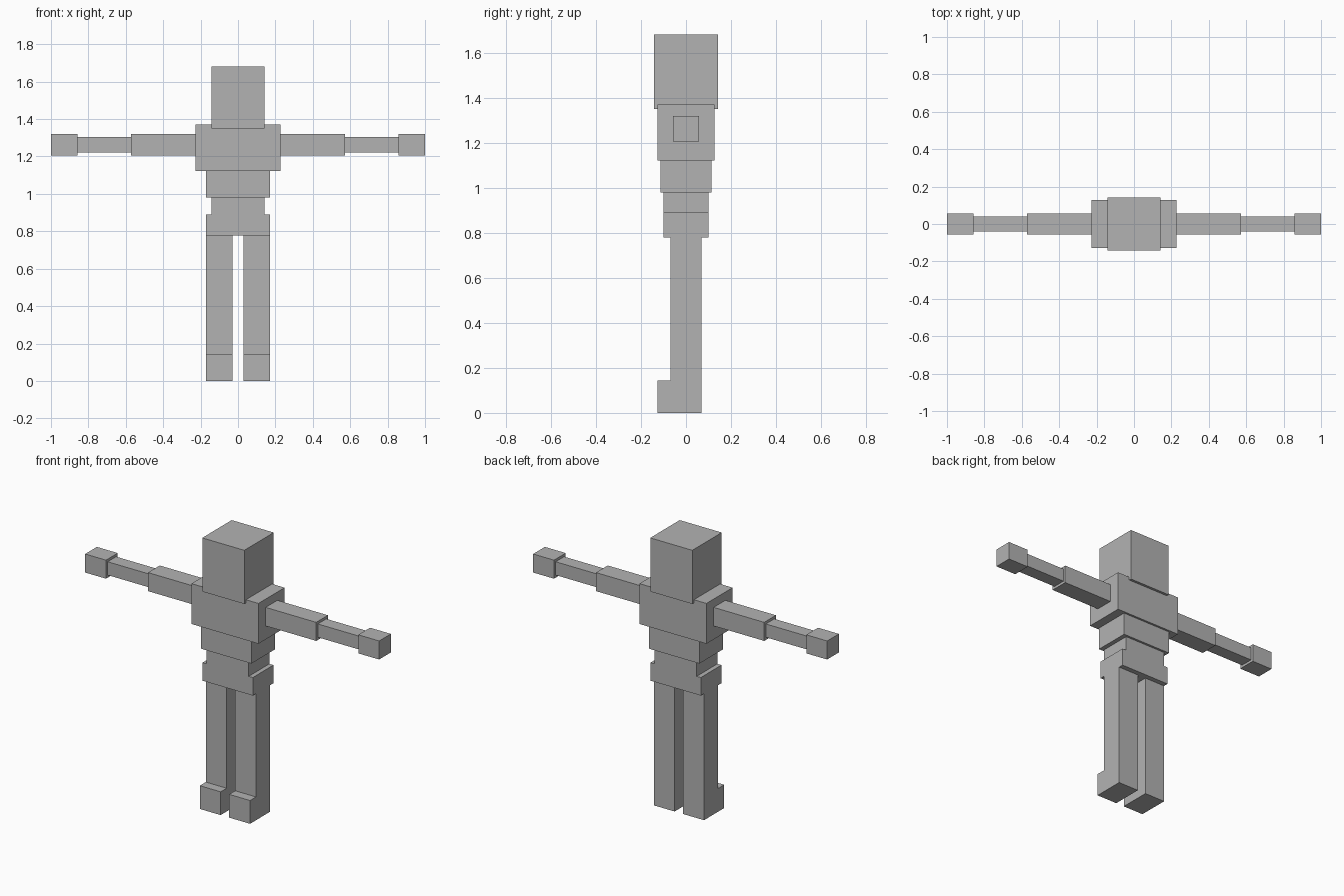
import bpy
import bmesh

cube = bpy.data.objects.get("Cube")
if cube:
    bpy.data.objects.remove(cube, do_unlink=True)

# Single flat grey
grey = bpy.data.materials.new("plain grey")
grey.use_nodes = True
GREY = (0.45, 0.45, 0.45, 1.0)
grey.diffuse_color = GREY
grey.node_tree.nodes["Principled BSDF"].inputs["Base Color"].default_value = GREY


def extrude(name, profile, vector):
    """Prism made by sweeping a flat profile along a vector."""
    bm = bmesh.new()
    face = bm.faces.new([bm.verts.new(p) for p in profile])
    swept = bmesh.ops.extrude_face_region(bm, geom=[face])["geom"]
    verts = [g for g in swept if isinstance(g, bmesh.types.BMVert)]
    bmesh.ops.translate(bm, verts=verts, vec=vector)
    bmesh.ops.recalc_face_normals(bm, faces=bm.faces)
    mesh = bpy.data.meshes.new(name)
    bm.to_mesh(mesh)
    bm.free()
    mesh.materials.append(grey)
    obj = bpy.data.objects.new(name, mesh)
    bpy.context.collection.objects.link(obj)
    return obj


def box(name, x0, x1, depth, z0, z1):
    """Block centred on y = 0, with half-depth given."""
    profile = [(x0, -depth, z0), (x1, -depth, z0), (x1, -depth, z1), (x0, -depth, z1)]
    return extrude(name, profile, (0, 2 * depth, 0))


# Head and torso
box("head", -0.143, 0.143, 0.143, 1.35, 1.68)
box("chest", -0.228, 0.228, 0.127, 1.122, 1.37)
box("waist", -0.171, 0.171, 0.114, 0.98, 1.122)

# Hips: wide band with a narrower neck above it
half = [(0.171, 0.778), (0.171, 0.889), (0.143, 0.889), (0.143, 0.98)]
outline = half + [(-x, z) for x, z in reversed(half)]
extrude("hips", [(x, -0.1, z) for x, z in outline], (0, 0.2, 0))

# Leg profile with the foot stepping forward (y, z)
leg = [(0.069, 0), (0.069, 0.778), (-0.069, 0.778),
       (-0.069, 0.143), (-0.127, 0.143), (-0.127, 0)]

# Limbs on both sides
ARM_Z = 1.262
for side, s in (("left", 1), ("right", -1)):
    for part, a, b, r in (("upper_arm", 0.228, 0.572, 0.057),
                          ("forearm", 0.572, 0.858, 0.041),
                          ("hand", 0.858, 1.0, 0.057)):
        x0, x1 = sorted((s * a, s * b))
        box(f"{side}_{part}", x0, x1, r, ARM_Z - r, ARM_Z + r)
    extrude(f"{side}_leg", [(s * 0.029, y, z) for y, z in leg], (s * 0.142, 0, 0))
